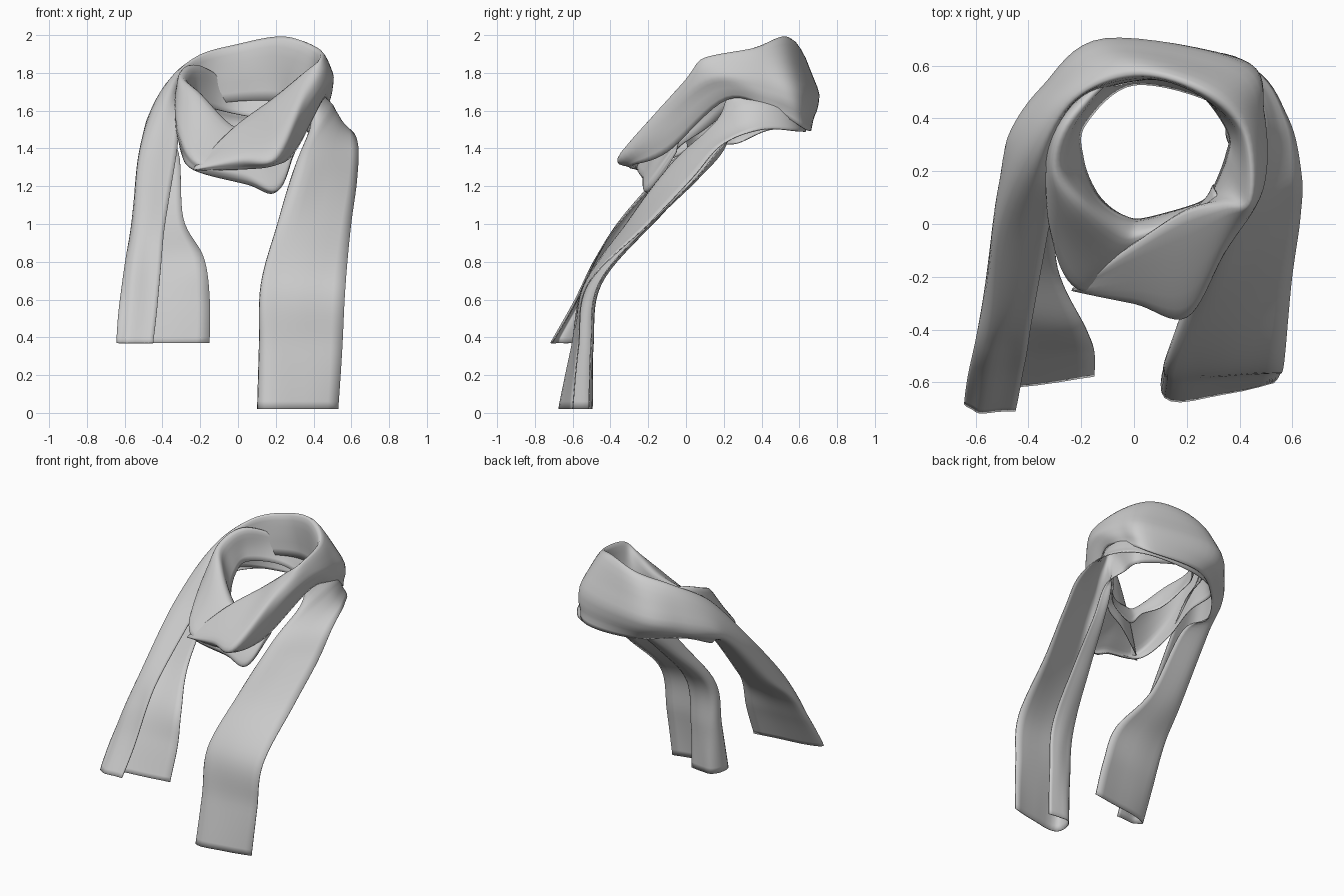
import bpy
from mathutils import Vector, noise


def tail(z, edge_x, fold_x, flap_x, y_edge, y_fold, y_flap):
    """Section of a hanging end folded lengthwise: free edge, fold, fold, flap edge."""
    bend = 0.04 if edge_x > fold_x else -0.04
    return [(edge_x, y_edge, z), (fold_x + bend, y_fold, z),
            (fold_x + bend, y_flap, z), (flap_x, y_flap, z)]


def spline(pts, steps):
    """Catmull-Rom curve through the points."""
    p = [Vector(q) for q in pts]
    p = [2 * p[0] - p[1]] + p + [2 * p[-1] - p[-2]]
    out = []
    for i in range(1, len(p) - 2):
        a, b, c, d = p[i - 1:i + 3]
        for k in range(steps):
            t = k / steps
            out.append(b + 0.5 * t * ((c - a) + t * ((2 * a - 5 * b + 4 * c - d)
                                                     + t * (3 * (b - c) + d - a))))
    return out + [p[-2]]


def cloth(name, sections, along=8, across=7):
    """Sheet of cloth lofted through the sections, with soft creases."""
    rows = [spline(s, across) for s in sections]
    cols = [spline(c, along) for c in zip(*rows)]
    n = len(cols[0])
    verts = []
    for j, col in enumerate(cols):
        for i, v in enumerate(col):
            crease = noise.noise(Vector((i * 0.07, j * 0.3, 3.0)))
            out = Vector((v.x - 0.05, v.y - 0.2, 0)).normalized()
            verts.append(v + out * crease * 0.012)
    faces = [(j * n + i, j * n + i + 1, (j + 1) * n + i + 1, (j + 1) * n + i)
             for j in range(len(cols) - 1) for i in range(n - 1)]
    mesh = bpy.data.meshes.new(name)
    mesh.from_pydata(verts, [], faces)
    obj = bpy.data.objects.new(name, mesh)
    bpy.context.collection.objects.link(obj)
    mesh.polygons.foreach_set("use_smooth", [True] * len(mesh.polygons))
    solid = obj.modifiers.new("thickness", "SOLIDIFY")
    solid.thickness = 0.006
    solid.offset = 0
    return obj


# Outer wrap: front cowl, over the right shoulder, round the back to the left
# (each section: low outer edge, bulge, top fold, inner edge)
outer_wrap = [
    [(-.23, -.24, 1.285), (-.235, -.25, 1.29), (-.22, -.24, 1.31), (-.19, -.2, 1.29)],
    [(.02, -.26, 1.29), (0, -.29, 1.35), (-.02, -.1, 1.51), (.03, -.08, 1.36)],
    [(.19, -.29, 1.31), (.2, -.34, 1.38), (.18, .03, 1.66), (.2, -.02, 1.42)],
    [(.3, -.1, 1.38), (.35, -.1, 1.62), (.34, .07, 1.79), (.28, .1, 1.5)],
    [(.45, .22, 1.66), (.485, .13, 1.78), (.43, .1, 1.87), (.35, .26, 1.62)],
    [(.47, .48, 1.59), (.49, .41, 1.75), (.41, .36, 1.93), (.35, .36, 1.62)],
    [(.38, .63, 1.5), (.41, .61, 1.7), (.24, .51, 1.99), (.2, .53, 1.65)],
    [(-.02, .64, 1.5), (-.11, .7, 1.68), (0, .57, 1.95), (0, .54, 1.65)],
    [(-.3, .45, 1.5), (-.35, .52, 1.62), (-.23, .48, 1.88), (-.22, .45, 1.62)],
    [(-.4, .28, 1.43), (-.47, .34, 1.55), (-.38, .26, 1.72), (-.31, .18, 1.6)],
]
left_tail = [
    tail(1.38, -.31, -.535, -.33, .13, .15, -.02),
    tail(1.03, -.29, -.575, -.38, -.17, -.16, -.33),
    tail(0.82, -.18, -.60, -.40, -.40, -.38, -.47),
    tail(0.60, -.15, -.62, -.425, -.49, -.52, -.58),
    tail(0.37, -.15, -.64, -.45, -.575, -.65, -.71),
]
cloth("outer_wrap_and_left_end", outer_wrap + left_tail)

# Inner wrap: right end up over the shoulder, behind the neck, down the left front
right_tail = [
    tail(0.02, .53, .10, .31, -.60, -.67, -.51),
    tail(0.35, .55, .11, .31, -.565, -.60, -.50),
    tail(0.68, .57, .12, .32, -.52, -.54, -.46),
    tail(1.00, .60, .20, .36, -.20, -.32, -.19),
    tail(1.24, .63, .27, .40, .03, -.14, .05),
    tail(1.42, .635, .33, .42, .19, .03, .2),
]
inner_wrap = [
    [(.58, .4, 1.5), (.5, .31, 1.62), (.4, .23, 1.68), (.35, .32, 1.5)],
    [(.42, .6, 1.49), (.4, .57, 1.6), (.36, .5, 1.68), (.32, .45, 1.52)],
    [(0, .62, 1.49), (0, .62, 1.6), (0, .59, 1.74), (0, .53, 1.58)],
    [(-.3, .45, 1.52), (-.28, .42, 1.7), (-.22, .42, 1.84), (-.19, .38, 1.62)],
    [(-.31, .2, 1.5), (-.33, .2, 1.65), (-.29, .22, 1.78), (-.2, .25, 1.58)],
    [(-.3, 0, 1.38), (-.31, -.03, 1.5), (-.21, .07, 1.69), (-.14, .12, 1.5)],
    [(-.23, -.21, 1.285), (-.2, -.235, 1.34), (-.06, -.05, 1.53), (-.04, .04, 1.45)],
    [(.05, -.2, 1.21), (.05, -.22, 1.28), (.05, -.04, 1.5), (.05, .02, 1.35)],
    [(.2, -.18, 1.17), (.22, -.2, 1.22), (.2, 0, 1.5), (.25, .08, 1.4)],
    [(.3, -.05, 1.38), (.31, -.03, 1.45), (.31, .1, 1.65), (.3, .15, 1.5)],
]
cloth("inner_wrap_and_right_end", right_tail + inner_wrap)
